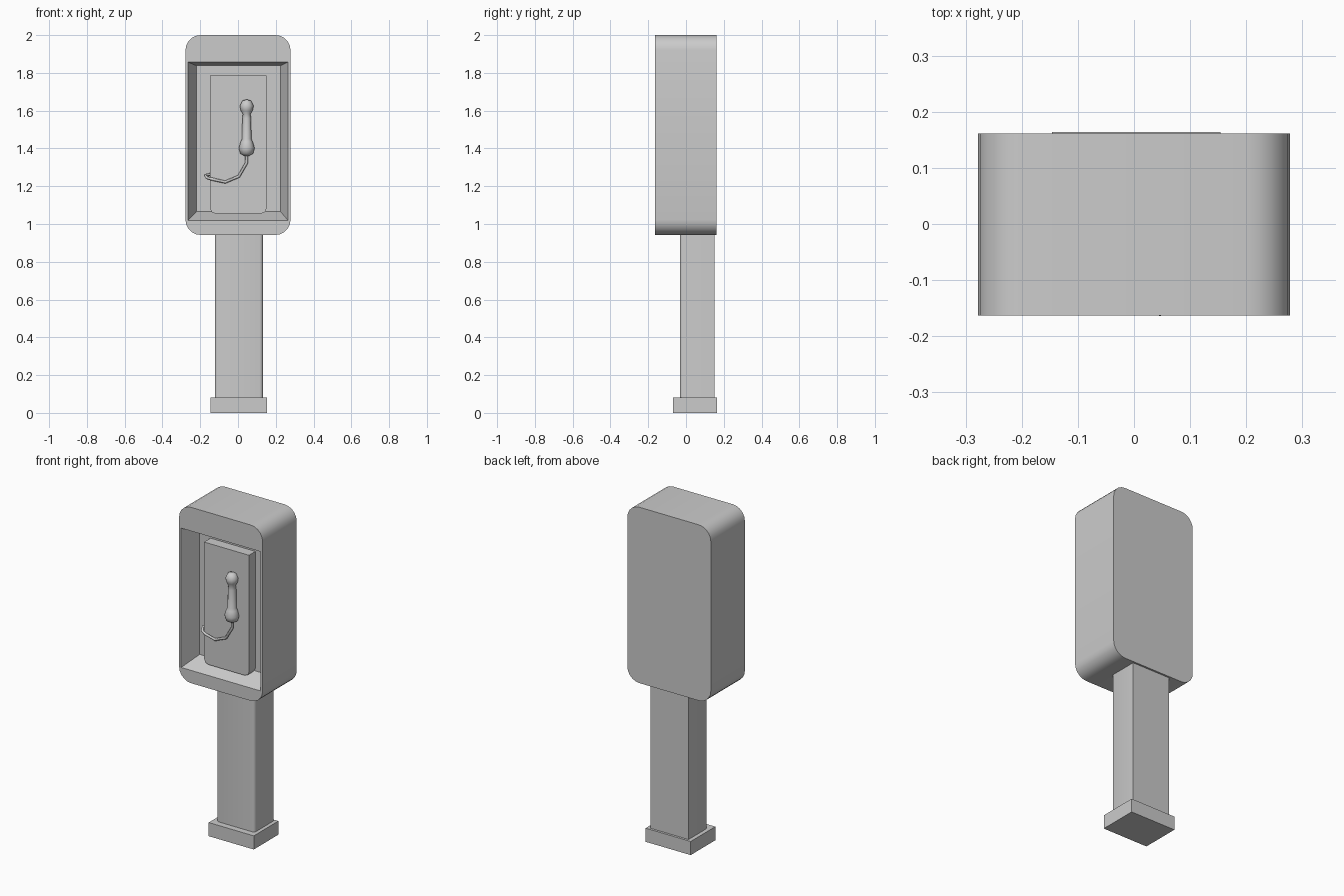
import bpy, bmesh, math
from mathutils import Vector

if "Cube" in bpy.data.objects:
    bpy.data.objects.remove(bpy.data.objects["Cube"])


def finish(name, bm, smooth=None):
    bmesh.ops.recalc_face_normals(bm, faces=bm.faces)
    mesh = bpy.data.meshes.new(name)
    bm.to_mesh(mesh)
    bm.free()
    ob = bpy.data.objects.new(name, mesh)
    bpy.context.collection.objects.link(ob)
    if smooth:
        activate(ob)
        bpy.ops.object.shade_smooth_by_angle(angle=math.radians(smooth))
    return ob


def activate(ob):
    bpy.ops.object.select_all(action='DESELECT')
    ob.select_set(True)
    bpy.context.view_layer.objects.active = ob


def box(name, x, y, z, pick=None, radius=0, segments=1, smooth=None):
    """Box from ranges; bevels the edges whose two vertices pass pick()."""
    bm = bmesh.new()
    bmesh.ops.create_cube(bm, size=1)
    for v in bm.verts:
        v.co = [r[0] if c < 0 else r[1] for c, r in zip(v.co, (x, y, z))]
    if pick:
        edges = [e for e in bm.edges if pick(*e.verts)]
        bmesh.ops.bevel(bm, geom=edges, offset=radius, segments=segments,
                        profile=0.5, affect='EDGES')
    return finish(name, bm, smooth)


def along(axis):
    return lambda a, b: abs((a.co - b.co).normalized()[axis]) > 0.9


# Base plate and pedestal with softened front edges
box("base_plate", (-.146, .154), (-.07, .164), (0, .082))
box("pedestal", (-.122, .132), (-.032, .15), (.08, .97),
    lambda a, b: along(2)(a, b) and a.co.y < 0, .017, 3, 40)

# Rounded hood
hood = box("hood", (-.278, .278), (-.163, .161), (.942, 2.0),
           along(1), .08, 5, 40)

# Tapered recess cut into the hood front
bm = bmesh.new()
bmesh.ops.create_cube(bm, size=1)
for v in bm.verts:
    front = v.co.y < 0
    x0, x1, z0, z1 = ((-.271, .271, 1.012, 1.86) if front
                      else (-.22, .225, 1.066, 1.838))
    v.co = (x0 if v.co.x < 0 else x1, -.18 if front else -.05,
            z0 if v.co.z < 0 else z1)
cutter = finish("recess_cutter", bm)
cutter.hide_render = True
mod = hood.modifiers.new("recess", 'BOOLEAN')
mod.operation = 'DIFFERENCE'
mod.solver = 'EXACT'
mod.object = cutter
activate(hood)
bpy.ops.object.modifier_apply(modifier=mod.name)
bpy.data.objects.remove(cutter)

# Telephone body with clipped lower corners
box("phone_body", (-.148, .151), (-.111, -.045), (1.055, 1.785),
    lambda a, b: along(1)(a, b) and a.co.z < 1.2, .028, 2)

# Handset turned around its length
profile = [(0, 1.66), (.023, 1.653), (.037, 1.625), (.031, 1.6), (.02, 1.582),
           (.023, 1.56), (.025, 1.45), (.032, 1.435), (.042, 1.402),
           (.034, 1.373), (.012, 1.36), (0, 1.36)]
bm = bmesh.new()
verts = [bm.verts.new((r, 0, z)) for r, z in profile]
edges = [bm.edges.new(p) for p in zip(verts, verts[1:])]
bmesh.ops.spin(bm, geom=verts + edges, cent=(0, 0, 0), axis=(0, 0, 1),
               angle=math.tau, steps=12)
bmesh.ops.remove_doubles(bm, verts=bm.verts, dist=.0005)
bmesh.ops.translate(bm, verts=bm.verts, vec=Vector((.046, -.122, 0)))
finish("handset", bm, 60)

# Hanging cord, ending at the side of the phone body
path = [(.046, -.122, 1.37), (.046, -.12, 1.325), (.004, -.12, 1.252),
        (-.068, -.119, 1.222), (-.135, -.117, 1.237), (-.165, -.105, 1.245),
        (-.174, -.085, 1.258), (-.145, -.075, 1.262)]
curve = bpy.data.curves.new("cord", 'CURVE')
curve.dimensions = '3D'
curve.bevel_depth = .008
curve.bevel_resolution = 1
curve.use_fill_caps = True
spline = curve.splines.new('POLY')
spline.points.add(len(path) - 1)
for p, co in zip(spline.points, path):
    p.co = (*co, 1)
bpy.context.collection.objects.link(bpy.data.objects.new("cord", curve))
